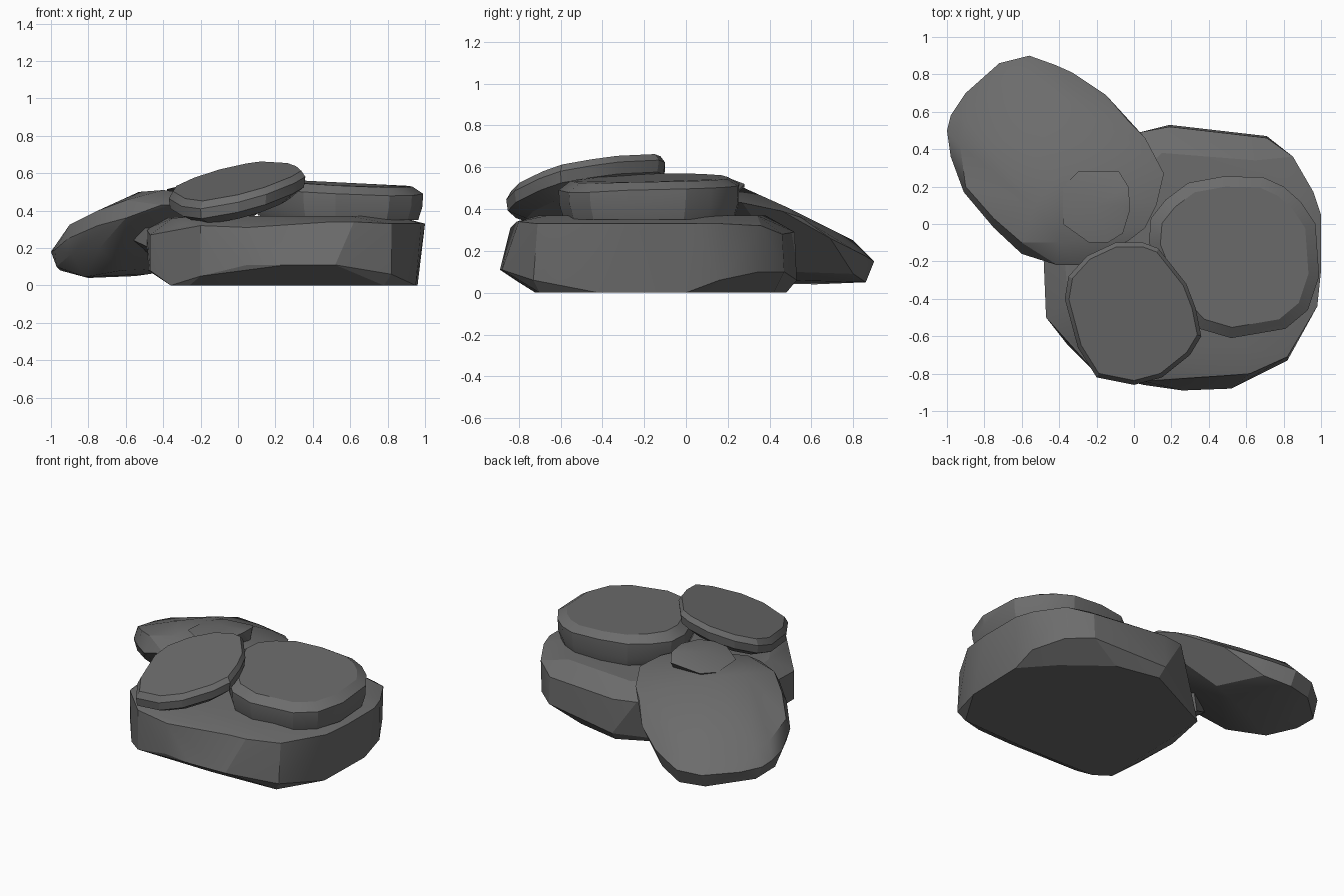
import bpy, bmesh, math

stone = bpy.data.materials.new("dark_grey_stone")
stone.diffuse_color = (0.15, 0.15, 0.15, 1)


def rock(name, points):
    """Faceted stone: convex skin around a few corner points."""
    bm = bmesh.new()
    for p in points:
        bm.verts.new(p)
    bmesh.ops.convex_hull(bm, input=bm.verts[:])
    loose = [v for v in bm.verts if not v.link_faces]
    bmesh.ops.delete(bm, geom=loose, context='VERTS')
    bmesh.ops.dissolve_limit(bm, angle_limit=math.radians(3), verts=bm.verts[:], edges=bm.edges[:])
    bmesh.ops.recalc_face_normals(bm, faces=bm.faces[:])
    me = bpy.data.meshes.new(name)
    bm.to_mesh(me)
    bm.free()
    me.materials.append(stone)
    ob = bpy.data.objects.new(name, me)
    bpy.context.collection.objects.link(ob)
    bpy.context.view_layer.objects.active = ob
    ob.select_set(True)
    bpy.ops.object.shade_smooth_by_angle(angle=math.radians(22))
    ob.select_set(False)
    return ob


def ring(outline, height, scale=1.0, centre=(0, 0)):
    """Outline scaled about a centre, with height from a function of x, y."""
    out = []
    for x, y in outline:
        x = centre[0] + (x - centre[0]) * scale
        y = centre[1] + (y - centre[1]) * scale
        out.append((x, y, height(x, y)))
    return out


# Large base stone: foot, widest belt, top edge
foot = [(-.36, -.64), (-.26, -.71), (.3, -.72), (.78, -.7), (.95, -.42), (.96, .0),
        (.78, .2), (.5, .42), (.2, .48), (-.33, .22)]
base = [(x, y, 0) for x, y in foot]
base += [(-.2, -.80, .05), (.05, -.86, .11), (.26, -.89, .11), (.52, -.88, .11), (.82, -.73, .06),
         (-.47, -.5, .08), (-.48, -.2, .08), (.19, .53, .06), (.71, .47, .1),
         (.85, .35, .1), (.96, .16, .06),
         (-.47, -.5, .27), (-.3, -.66, .32), (-.2, -.8, .32), (.05, -.84, .31), (.5, -.81, .34),
         (.62, -.80, .34), (.82, -.71, .33), (.98, -.44, .33), (1, -.25, .33), (1, .05, .33),
         (.96, .17, .33), (.85, .36, .32), (.71, .46, .28), (.19, .52, .29), (.03, .49, .3)]
base += [(-.48, -.2, .28), (-.49, -.02, .3), (-.2, -.64, .37), (.2, -.7, .37), (.6, -.66, .37),
         (.85, -.3, .37), (.85, .1, .37), (.65, .34, .37), (.15, .38, .37), (-.38, -.1, .36),
         (-.35, -.4, .36)]
rock("base_stone", base)

# Knuckle on the left side of the base
rock("base_stone_shoulder",
     [(-.61, .02, .33), (-.6, .02, .26), (-.5, .1, .18), (-.47, -.12, .2), (-.45, -.14, .3),
      (-.3, .25, .05), (-.3, .2, .33), (-.3, -.1, .1), (-.3, -.1, .33)])

# Flat slab lying on the right
slab = [(.08, -.1), (.09, .03), (.17, .13), (.29, .22), (.48, .255), (.69, .25), (.8, .2),
        (.89, .12), (.97, .0), (.99, -.28), (.93, -.46), (.81, -.56), (.52, -.61), (.35, -.56),
        (.2, -.4)]
mid = (.55, -.17)
pts = ring(slab, lambda x, y: .35 + .08 * max(0, .4 - x), .94, mid)
pts += ring(slab, lambda x, y: .42, .99, mid)
pts += ring(slab, lambda x, y: .525 - .03 * max(0, x - .4) / .6 + .07 * min(0, y + .2), 1, mid)
pts += ring(slab, lambda x, y: .578 - .05 * x + .05 * min(0, y + .2), .87, mid)
rock("right_slab", pts)

# Tilted slab at the front
tilt = [(-.25, -.17), (-.1, -.1), (.05, -.1), (.13, -.13), (.2, -.23), (.28, -.32), (.33, -.45),
        (.36, -.6), (.3, -.7), (.15, -.82), (0, -.86), (-.2, -.82), (-.3, -.66), (-.37, -.4),
        (-.35, -.28)]
mid = (0, -.47)


def plane(drop):
    return lambda x, y: .565 + .22 * x + .22 * (y + .45) - drop


pts = ring(tilt, plane(.14), .75, mid) + ring(tilt, plane(.085), .98, mid)
pts += ring(tilt, plane(.03), 1, mid) + ring(tilt, plane(-.005), .94, mid)
rock("front_slab", pts)

# Leaning stone at the back left: rim, underside, domed top
lean = [(-.56, .9, .15), (-.42, .85, .18), (-.33, .81, .2), (-.15, .69, .26), (-.03, .55, .36),
        (.06, .46, .39), (.16, .27, .43), (.12, .1, .45), (.06, -.02, .45), (-.03, -.09, .45),
        (-.3, -.22, .43), (-.41, -.22, .43), (-.6, -.16, .36), (-.75, -.02, .32),
        (-.91, .17, .25), (-.98, .36, .19), (-1, .5, .18), (-.98, .58, .16), (-.9, .7, .15),
        (-.72, .86, .14)]
# underside
lean += [(-.97, .42, .1), (-.95, .6, .08), (-.8, .62, .04), (-.72, .82, .05), (-.55, .86, .05),
         (-.38, .8, .09), (-.48, .45, .06), (-.25, .5, .1), (-.89, .18, .17),
         (-.82, .3, .045), (-.74, .05, .2), (-.62, .15, .08)]
# top
lean += [(-.9, .2, .325), (-.93, .42, .27), (-.9, .55, .25), (-.72, .74, .23), (-.56, .8, .25),
         (-.75, .03, .40), (-.6, -.1, .455), (-.53, .1, .5), (-.38, .28, .5), (-.4, -.1, .51),
         (-.08, .48, .41), (-.3, .68, .31)]
rock("leaning_stone", lean)

# Low raised crown on the leaning stone
crown = [(-.38, .2, .505), (-.3, .28, .505), (-.08, .28, .52), (-.03, .2, .55), (-.02, .08, .56),
         (-.06, -.05, .55), (-.14, -.1, .54), (-.24, -.1, .53), (-.38, 0, .515), (-.2, .1, .56),
         (-.06, .1, .565), (-.2, .1, .4), (-.05, .2, .44), (-.3, .2, .44), (-.15, -.06, .44)]
rock("leaning_stone_crown", crown)
